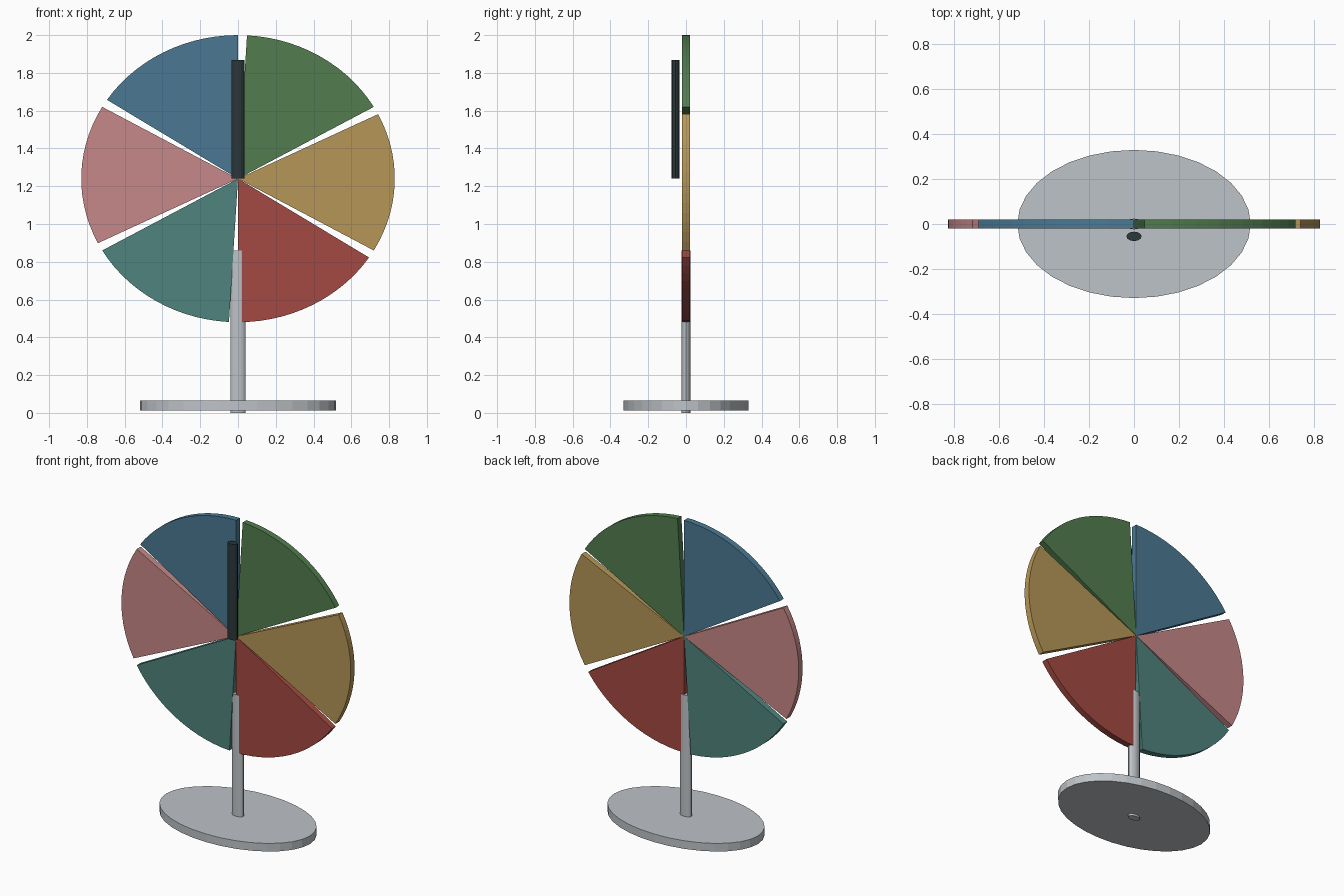
import bpy, bmesh, math

if "Cube" in bpy.data.objects:
    bpy.data.objects.remove(bpy.data.objects["Cube"])

CENTER_Z = 1.24          # wheel hub height
RX, RZ = 0.83, 0.76      # wheel half width and half height


def material(name, r, g, b):
    lin = [((c / 255 + 0.055) / 1.055) ** 2.4 for c in (r, g, b)]
    m = bpy.data.materials.new(name)
    m.diffuse_color = (*lin, 1)
    m.use_nodes = True
    m.node_tree.nodes["Principled BSDF"].inputs["Base Color"].default_value = m.diffuse_color
    return m


def add_object(name, bm, mat):
    bmesh.ops.recalc_face_normals(bm, faces=bm.faces)
    me = bpy.data.meshes.new(name)
    bm.to_mesh(me)
    bm.free()
    me.materials.append(mat)
    ob = bpy.data.objects.new(name, me)
    bpy.context.collection.objects.link(ob)
    return ob


def prism(name, points, depth, mat):
    """Extrude an outline of 3D points along the depth vector."""
    bm = bmesh.new()
    face = bm.faces.new([bm.verts.new(p) for p in points])
    ext = bmesh.ops.extrude_face_region(bm, geom=[face], use_keep_orig=True)
    verts = [g for g in ext["geom"] if isinstance(g, bmesh.types.BMVert)]
    bmesh.ops.translate(bm, verts=verts, vec=depth)
    return add_object(name, bm, mat)


def elliptic_post(name, rx, ry, z0, z1, y, sides, mat):
    pts = [(rx * math.cos(math.tau * i / sides),
            y + ry * math.sin(math.tau * i / sides), z0) for i in range(sides)]
    return prism(name, pts, (0, 0, z1 - z0), mat)


grey = material("light grey", 190, 195, 200)
dark = material("dark slate", 43, 56, 58)

# Stand: oval foot and post
elliptic_post("base", 0.52, 0.33, 0.013, 0.066, 0, 32, grey)
elliptic_post("post", 0.04, 0.024, 0.0, 0.86, 0, 16, grey)

# Pointer in front of the wheel
elliptic_post("pointer", 0.034, 0.021, 1.24, 1.867, -0.055, 12, dark)

# Six wheel wedges, with a narrow gap after each
wedges = [("gold", 182, 150, 87), ("green", 82, 125, 79), ("blue", 75, 121, 147),
          ("pink", 198, 136, 136), ("teal", 80, 131, 125), ("red", 164, 74, 66)]
STEPS = 14
for k, (colour, r, g, b) in enumerate(wedges):
    start = -30 + 60 * k
    pts = [(0, -0.02, CENTER_Z)]
    for i in range(STEPS + 1):
        a = math.radians(start + 56.7 * i / STEPS)
        pts.append((RX * math.cos(a), -0.02, CENTER_Z + RZ * math.sin(a)))
    prism(colour + "_wedge", pts, (0, 0.04, 0), material(colour, r, g, b))
